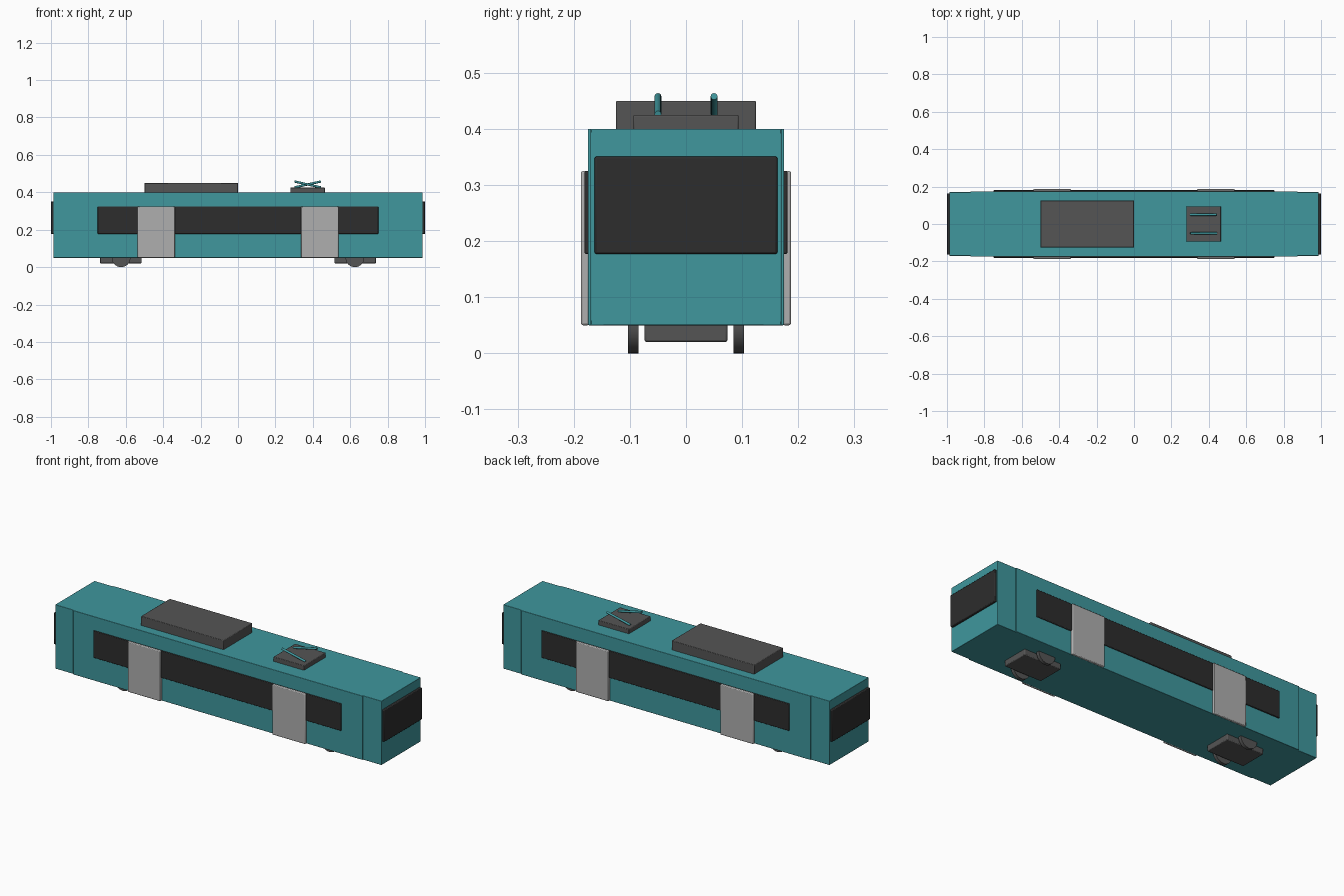
import bpy, math

if "Cube" in bpy.data.objects:
    bpy.data.objects.remove(bpy.data.objects["Cube"])


def material(name, rgb):
    m = bpy.data.materials.new(name)
    m.diffuse_color = (*rgb, 1)
    m.use_nodes = True
    m.node_tree.nodes["Principled BSDF"].inputs["Base Color"].default_value = m.diffuse_color
    return m


TEAL = material("teal_paint", (0.05, 0.31, 0.34))
GLASS = material("dark_glass", (0.026, 0.026, 0.026))
DARK = material("dark_grey", (0.09, 0.09, 0.09))
DOOR = material("light_grey", (0.43, 0.43, 0.43))


def box(name, x, y, z, mat, bevel=0.004):
    """Bevelled box from (min, max) ranges on each axis."""
    ranges = (x, y, z)
    bpy.ops.mesh.primitive_cube_add(size=1, location=[(a + b) / 2 for a, b in ranges])
    o = bpy.context.object
    o.name = name
    o.scale = [b - a for a, b in ranges]
    bpy.ops.object.transform_apply(location=False, rotation=False)
    o.data.materials.append(mat)
    if bevel:
        mod = o.modifiers.new("soft_edges", 'BEVEL')
        mod.width = bevel
        mod.segments = 2
        bpy.ops.object.shade_smooth_by_angle()
    return o


def rod(name, loc, rot, radius, depth, mat, sides):
    bpy.ops.mesh.primitive_cylinder_add(vertices=sides, radius=radius, depth=depth,
                                        location=loc, rotation=rot)
    o = bpy.context.object
    o.name = name
    o.data.materials.append(mat)
    bpy.ops.object.shade_smooth_by_angle()
    return o


def span(s, a, b):
    """Range a..b, mirrored when s is -1."""
    return tuple(sorted((s * a, s * b)))


# Main carriage body
box("carriage_body", (-0.875, 0.875), (-0.175, 0.175), (0.05, 0.40), TEAL, 0.002)

for s, end in ((-1, "rear"), (1, "front")):
    # Driver cab and windscreen
    box(end + "_cab", span(s, 0.85, 0.987), (-0.17, 0.17), (0.05, 0.40), TEAL, 0.002)
    box(end + "_windscreen", span(s, 0.975, 1.0), (-0.163, 0.163), (0.177, 0.351), GLASS)
    # Bogie and its pair of wheels
    box(end + "_bogie", span(s, 0.515, 0.738), (-0.074, 0.074), (0.02, 0.06), DARK)
    for t, side in ((-1, "right"), (1, "left")):
        rod(f"{end}_{side}_wheel", (s * 0.625, t * 0.094, 0.05), (math.pi / 2, 0, 0),
            0.05, 0.018, DARK, 32)

for t, side in ((-1, "right"), (1, "left")):
    # Side window band and doors
    box(side + "_window_band", (-0.75, 0.75), span(t, 0.17, 0.181), (0.177, 0.325), GLASS, 0.003)
    for s, end in ((-1, "rear"), (1, "front")):
        box(f"{side}_{end}_door", span(s, 0.338, 0.537), span(t, 0.172, 0.1875),
            (0.05, 0.325), DOOR)
    # Crossed pantograph arms
    rod(side + "_pantograph_arm", (0.3725, t * 0.05, 0.442),
        (0, math.pi / 2 - t * 0.22, 0), 0.006, 0.145, TEAL, 16)

# Roof equipment
box("roof_unit", (-0.5, 0.0), (-0.125, 0.125), (0.395, 0.45), DARK, 0.003)
box("pantograph_base", (0.28, 0.465), (-0.094, 0.094), (0.395, 0.425), DARK, 0.003)
